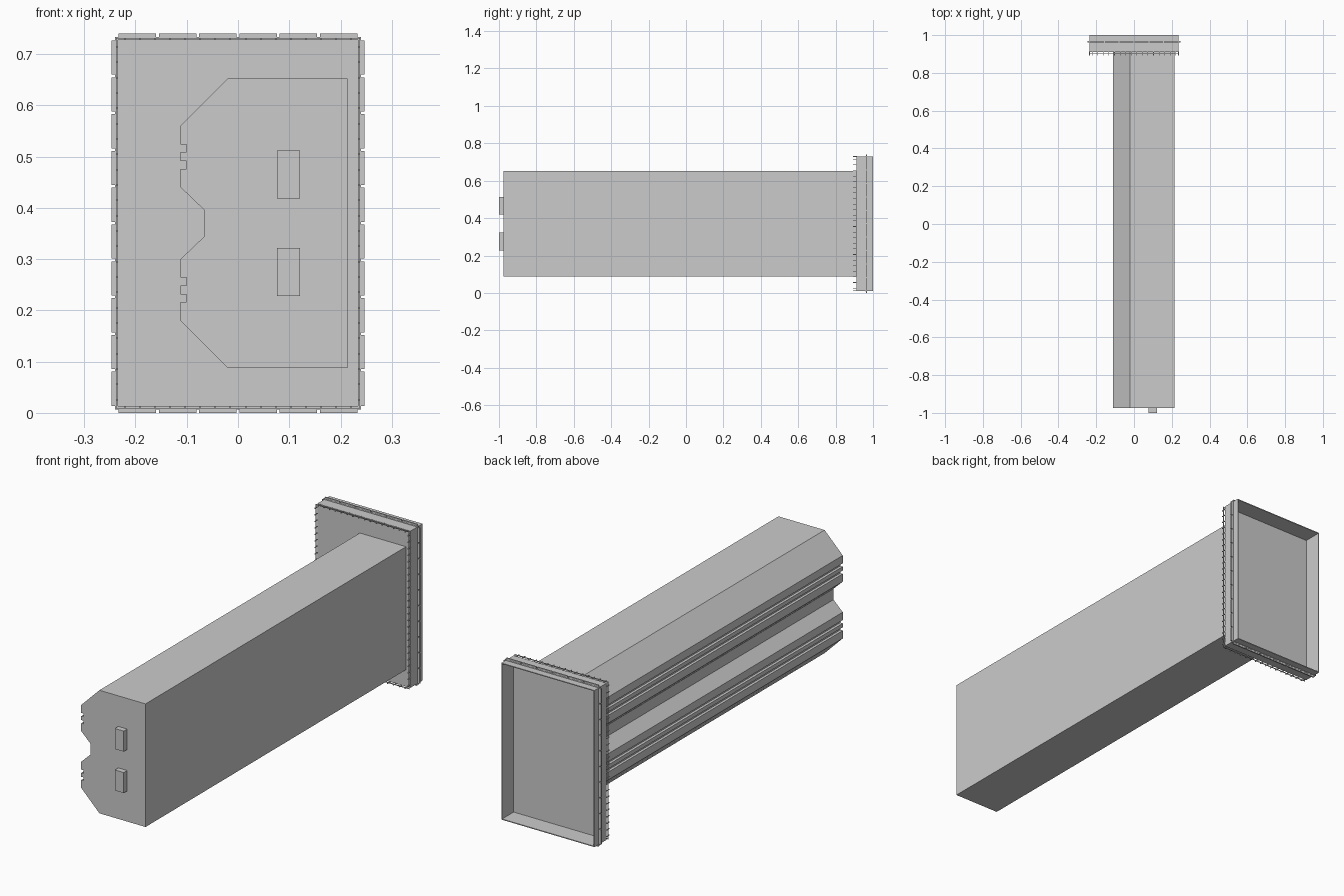
import bpy
import bmesh
from mathutils import Vector

cube = bpy.data.objects.get("Cube")
if cube:
    bpy.data.objects.remove(cube, do_unlink=True)

grey = bpy.data.materials.new("plain grey")
grey.use_nodes = True
grey.diffuse_color = (0.6, 0.6, 0.6, 1)
grey.node_tree.nodes["Principled BSDF"].inputs["Base Color"].default_value = grey.diffuse_color

MID = 0.37           # height of the mirror plane
HALF_W, HALF_H = 0.236, 0.359


def finish(name, bm):
    bmesh.ops.recalc_face_normals(bm, faces=bm.faces)
    mesh = bpy.data.meshes.new(name)
    bm.to_mesh(mesh)
    bm.free()
    mesh.materials.append(grey)
    obj = bpy.data.objects.new(name, mesh)
    bpy.context.collection.objects.link(obj)
    return obj


def add_box(bm, lo, hi):
    lo, hi = Vector(lo), Vector(hi)
    for v in bmesh.ops.create_cube(bm, size=1)["verts"]:
        v.co = (lo + hi) / 2 + v.co * (hi - lo)


def add_prism(bm, outline, y0, y1):
    face = bm.faces.new([bm.verts.new((x, y0, z)) for x, z in outline])
    out = bmesh.ops.extrude_face_region(bm, geom=[face])["geom"]
    for v in out:
        if isinstance(v, bmesh.types.BMVert):
            v.co.y = y1


def add_ring(bm, y0, y1, inner, outer):
    """Rectangular band around the flange; offsets are from its outline."""
    w0, w1 = HALF_W + inner, HALF_W + outer
    h0, h1 = HALF_H + inner, HALF_H + outer
    for s in (-1, 1):
        add_box(bm, (min(s * w0, s * w1), y0, MID - h1), (max(s * w0, s * w1), y1, MID + h1))
        add_box(bm, (-w0, y0, MID + min(s * h0, s * h1)), (w0, y1, MID + max(s * h0, s * h1)))


def add_row(bm, count_x, count_z, fill, y0, y1, inner, outer):
    """Evenly spaced small bars along all four edges of the flange."""
    for s in (-1, 1):
        for count, half, other, along_x in ((count_x, HALF_W, HALF_H, True), (count_z, HALF_H, HALF_W, False)):
            pitch = 2 * half / count
            near, far = sorted((s * (other + inner), s * (other + outer)))
            for i in range(count):
                c = -half + pitch * (i + 0.5)
                a, b = c - pitch * fill / 2, c + pitch * fill / 2
                if along_x:
                    add_box(bm, (a, y0, MID + near), (b, y1, MID + far))
                else:
                    add_box(bm, (near, y0, MID + a), (far, y1, MID + b))


# Long body: half profile (x, height above the middle), mirrored downwards
half = [(0.214, 0.282), (-0.02, 0.282), (-0.112, 0.19),
        (-0.112, 0.154), (-0.1, 0.154), (-0.1, 0.139), (-0.112, 0.139),
        (-0.112, 0.121), (-0.1, 0.121), (-0.1, 0.106), (-0.112, 0.106),
        (-0.112, 0.07), (-0.065, 0.025)]
profile = [(x, MID + h) for x, h in half] + [(x, MID - h) for x, h in reversed(half)]
bm = bmesh.new()
add_prism(bm, profile, -0.975, 0.915)
front = [f for f in bm.faces if all(v.co.y < -0.97 for v in f.verts)]
bmesh.ops.inset_region(bm, faces=front, thickness=0.004)
finish("body", bm)

# Two blocks on the front end
bm = bmesh.new()
for z in (MID - 0.095, MID + 0.095):
    add_box(bm, (0.076, -1, z - 0.047), (0.121, -0.974, z + 0.047))
finish("front_blocks", bm)

# Rows of slim dashes on the sloping faces
bm = bmesh.new()
slopes = [((-0.02, 0.282), (-0.112, 0.19), (0.15, 0.35, 0.62)),
          ((-0.065, 0.025), (-0.112, 0.07), (0.35, 0.65))]
for s in (-1, 1):
    for p, q, rows in slopes:
        a = Vector((p[0], 0, MID + s * p[1]))
        b = Vector((q[0], 0, MID + s * q[1]))
        across = (b - a).normalized() * 0.0012
        out = Vector((across.z, 0, -across.x)).normalized() * 0.0008
        if out.x > 0:
            out = -out
        for t in rows:
            c = a.lerp(b, t) + out
            start = -0.76 if t == 0.62 else -0.86
            for i in range(44):
                y = start + (0.9 - start) * i / 44
                corners = [c - across, c + across]
                bm.faces.new([bm.verts.new(k + Vector((0, yy, 0))) for k, yy in
                              zip(corners + corners[::-1], (y, y, y + 0.028, y + 0.028))])
finish("vent_dashes", bm)

# Flange: a thin tray, open at the back
bm = bmesh.new()
add_box(bm, (-HALF_W, 0.911, MID - HALF_H), (HALF_W, 0.917, MID + HALF_H))
add_ring(bm, 0.911, 1.0, -0.004, 0)
finish("flange_tray", bm)

# Raised rim with separate tabs around the middle of the flange
bm = bmesh.new()
add_ring(bm, 0.961, 0.969, -0.001, 0.004)
add_row(bm, 6, 10, 0.93, 0.962, 0.968, 0.003, 0.011)
finish("rim_tabs", bm)

# Open lattice around the front edge of the flange
bm = bmesh.new()
add_ring(bm, 0.9, 0.902, -0.002, 0.002)
add_row(bm, 16, 24, 0.1, 0.892, 0.913, -0.002, 0.002)
finish("front_lattice", bm)
